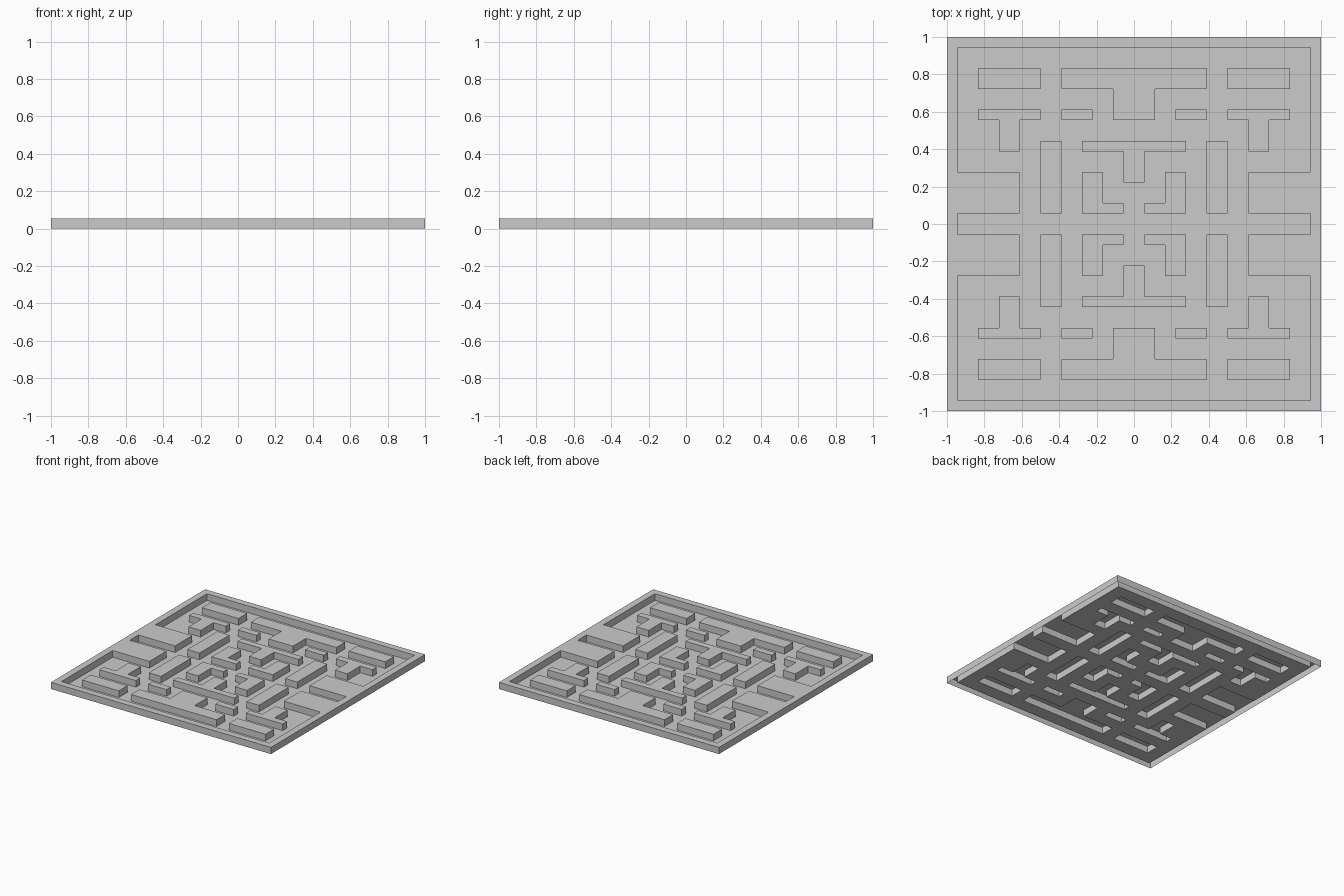
import bpy
import bmesh

if "Cube" in bpy.data.objects:
    bpy.data.objects.remove(bpy.data.objects["Cube"])

U = 1 / 18          # the layout sits on a 36 x 36 cell grid
HEIGHT = 0.055

# One quarter of the maze as boxes (x0, x1, y0, y1) in cells; mirrored in x and y
BLOCKS = [
    (17, 18, 0, 18), (0, 18, 17, 18),       # outer rim
    (11, 17, 1, 5),                         # side blocks joined to the rim
    (9, 15, 13, 15),                        # corner bars
    (0, 7, 13, 15), (0, 2, 10, 13),         # large T
    (9, 15, 10, 11), (11, 13, 7, 10),       # corner T
    (4, 7, 10, 11),                         # short bars
    (7, 9, 1, 8),                           # upright bars
    (0, 5, 7, 8), (0, 1, 4, 7),             # inner T
    (3, 5, 1, 5), (1, 3, 1, 2),             # inner L
]


def is_wall(face):
    c = face.calc_center_median() / U
    x, y = abs(c.x), abs(c.y)
    return any(a < x < b and d < y < e for a, b, d, e in BLOCKS)


# Floor sheet
bm = bmesh.new()
bmesh.ops.create_grid(bm, x_segments=36, y_segments=36, size=1)

# Raise the walls out of the sheet, leaving them open underneath
walls = [f for f in bm.faces if is_wall(f)]
result = bmesh.ops.extrude_face_region(bm, geom=walls)
raised = [v for v in result["geom"] if isinstance(v, bmesh.types.BMVert)]
bmesh.ops.translate(bm, verts=raised, vec=(0, 0, HEIGHT))
under = [f for f in bm.faces
         if all(v.co.z < 0.001 for v in f.verts) and is_wall(f)]
if under:
    bmesh.ops.delete(bm, geom=under, context='FACES')

mesh = bpy.data.meshes.new("maze_board")
bm.to_mesh(mesh)
bm.free()
board = bpy.data.objects.new("maze_board", mesh)
bpy.context.collection.objects.link(board)
